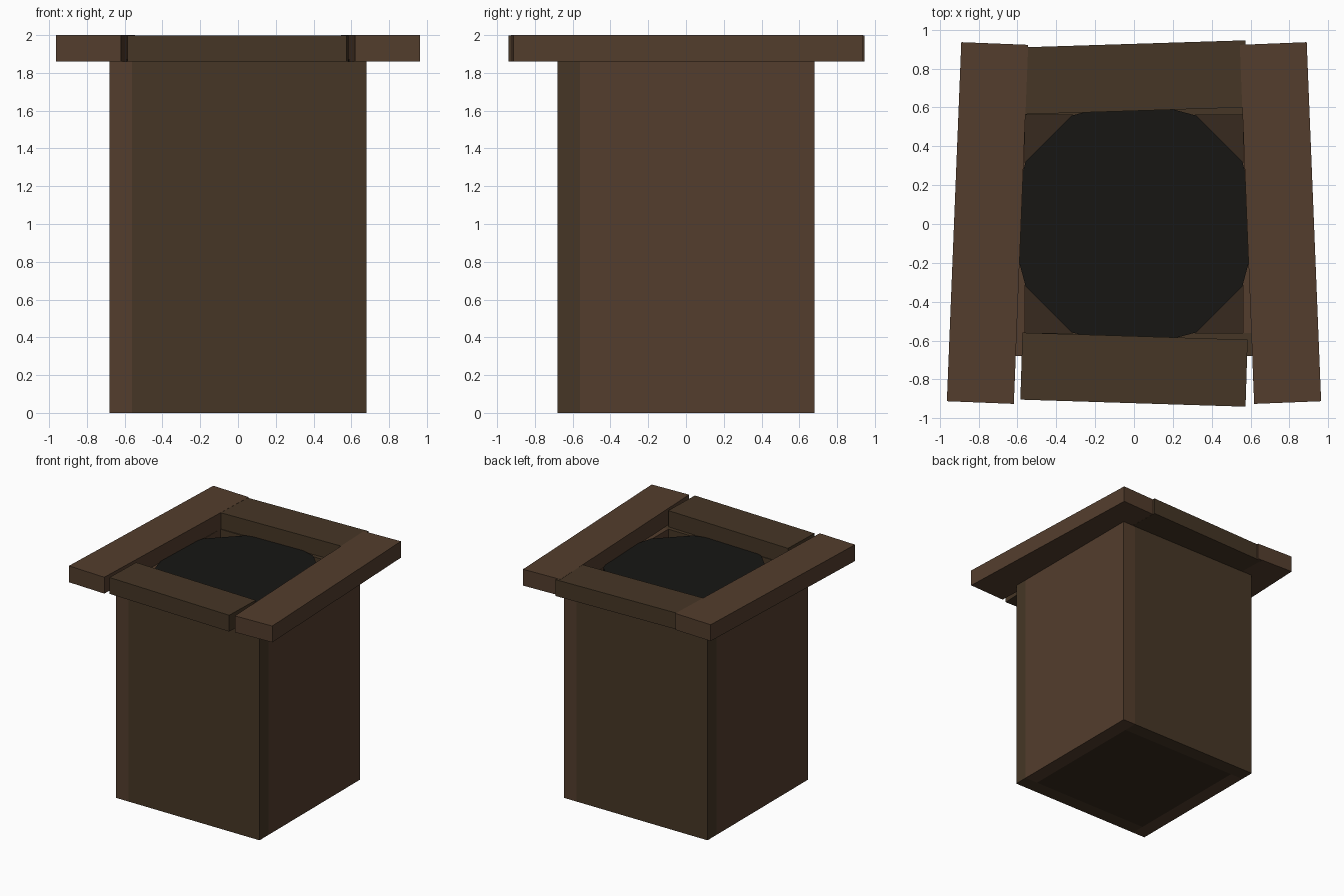
import bpy
from math import radians, cos, sin, pi

if "Cube" in bpy.data.objects:
    bpy.data.objects.remove(bpy.data.objects["Cube"])


def material(name, rgb):
    m = bpy.data.materials.new(name)
    m.diffuse_color = (*rgb, 1)
    m.use_nodes = True
    m.node_tree.nodes["Principled BSDF"].inputs["Base Color"].default_value = m.diffuse_color
    return m


side_wood = material("side_wood", (0.087, 0.047, 0.026))
end_wood = material("end_wood", (0.061, 0.037, 0.019))
floor_wood = material("floor_wood", (0.038, 0.023, 0.013))
soil_dark = material("soil_dark", (0.0085, 0.008, 0.007))


def box(name, centre, size, mat, turn=0):
    bpy.ops.mesh.primitive_cube_add(size=1, location=centre,
                                    rotation=(0, 0, radians(turn)))
    ob = bpy.context.object
    ob.name = name
    ob.scale = size
    bpy.ops.object.transform_apply(location=False, rotation=False, scale=True)
    ob.data.materials.append(mat)
    return ob


H = 1.86          # wall height
OUT, T = 0.68, 0.12   # outer half width, wall thickness
MID = OUT - T / 2
LEN = 2 * OUT - T     # each wall butts against the next one

# Four walls, butted in a pinwheel
box("front_wall", (T / 2, -MID, H / 2), (LEN, T, H), end_wood)
box("back_wall", (-T / 2, MID, H / 2), (LEN, T, H), end_wood)
box("right_wall", (MID, T / 2, H / 2), (T, LEN, H), side_wood)
box("left_wall", (-MID, -T / 2, H / 2), (T, LEN, H), side_wood)

# Floor between the walls
inner = 2 * (OUT - T)
box("floor", (0, 0, 0.06), (inner, inner, 0.12), floor_wood)

# Slightly crooked rim boards; end boards sit a hair lower where they overlap
for name, s in (("left", -1), ("right", 1)):
    box(name + "_rim_board", (s * 0.754, 0.005, 1.93),
        (0.345, 1.85, 0.14), side_wood, s * 2.3)
for name, s, y in (("front", -1, -0.75), ("back", 1, 0.755)):
    box(name + "_rim_board", (0, y, 1.929),
        (1.16, 0.345, 0.14), end_wood, s * 1.8)

# Twelve-sided soil disc just under the rim
bpy.ops.mesh.primitive_cylinder_add(vertices=12, radius=0.644, depth=0.1,
                                    location=(0, 0, 1.82))
soil = bpy.context.object
soil.name = "soil"
soil.data.materials.append(soil_dark)
